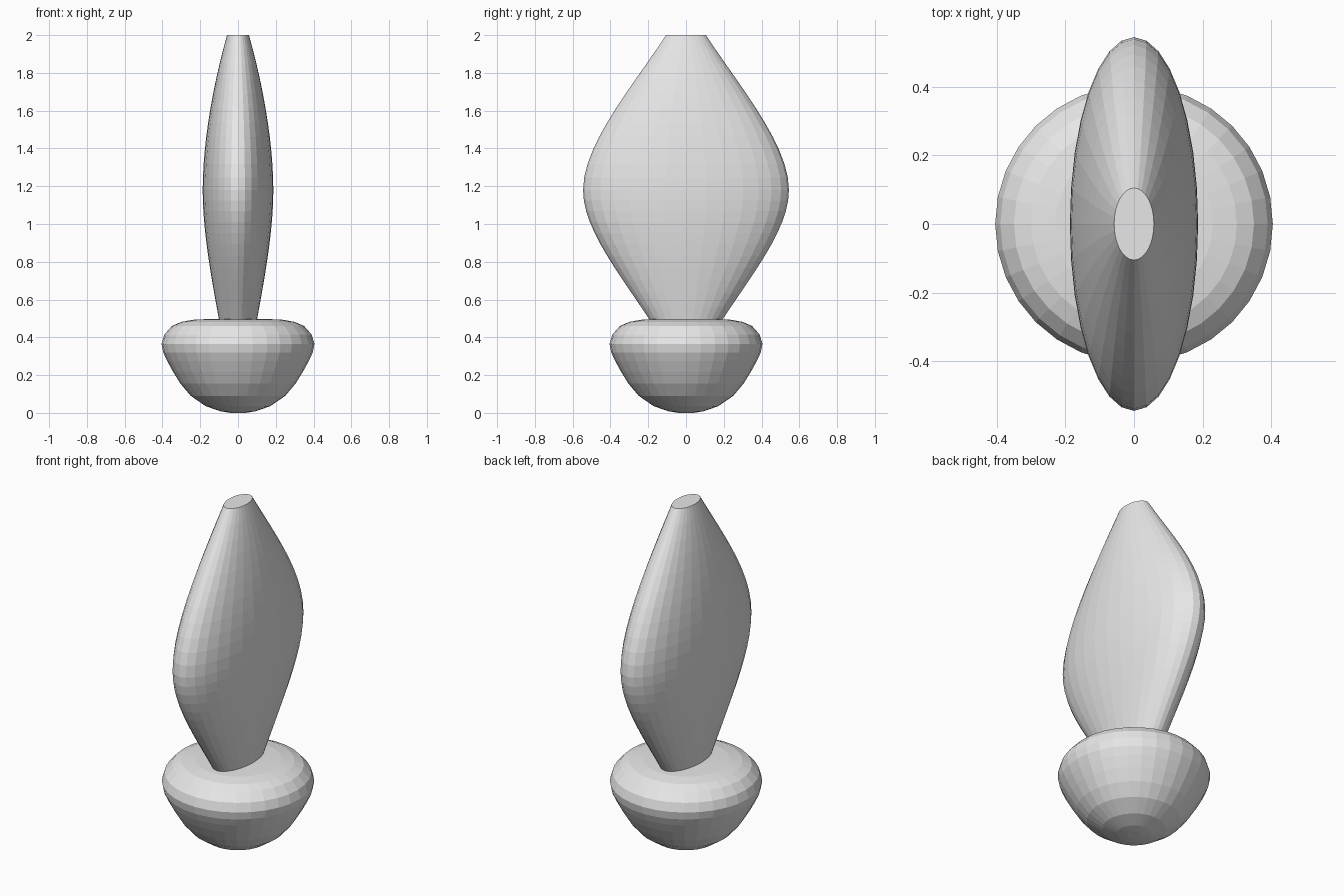
import bpy, bmesh, math
from mathutils import Vector
from mathutils.geometry import interpolate_bezier

cube = bpy.data.objects.get("Cube")
if cube:
    bpy.data.objects.remove(cube, do_unlink=True)

SIDES = 32

grey = bpy.data.materials.new("light_grey")
grey.use_nodes = True
grey.diffuse_color = (0.8, 0.8, 0.8, 1)
grey.node_tree.nodes["Principled BSDF"].inputs["Base Color"].default_value = (0.8, 0.8, 0.8, 1)


def smooth_profile(segments, steps):
    """Chain Bezier segments of (x radius, y radius, height)."""
    points = []
    for seg in segments:
        part = interpolate_bezier(*[Vector(p) for p in seg], steps)
        points += part[1:] if points else part
    return points


def loft(name, profile):
    """Skin elliptical rings from bottom to top and cap both ends."""
    bm = bmesh.new()
    rings = []
    for rx, ry, z in profile:
        angles = [math.tau * i / SIDES for i in range(SIDES)]
        rings.append([bm.verts.new((rx * math.cos(a), ry * math.sin(a), z)) for a in angles])
    for low, high in zip(rings, rings[1:]):
        for i in range(SIDES):
            j = (i + 1) % SIDES
            bm.faces.new((low[i], low[j], high[j], high[i]))
    bm.faces.new(rings[0][::-1])
    bm.faces.new(rings[-1])
    mesh = bpy.data.meshes.new(name)
    bm.to_mesh(mesh)
    bm.free()
    mesh.materials.append(grey)
    obj = bpy.data.objects.new(name, mesh)
    bpy.context.collection.objects.link(obj)
    return obj


# Rounded bowl base with a flattened top
base_outline = [(0.04, 0), (0.09, 0.008), (0.17, 0.035), (0.25, 0.09), (0.305, 0.155),
                (0.345, 0.22), (0.375, 0.275), (0.396, 0.32), (0.405, 0.365), (0.39, 0.415),
                (0.35, 0.46), (0.3, 0.482), (0.23, 0.494), (0.12, 0.498)]
loft("base", [(r, r, z) for r, z in base_outline])

# Flattened upright body, swelling in the middle and cut off at the top
body_curve = [
    ((0.1, 0.19, 0.49), (0.15, 0.37, 0.76), (0.187, 0.545, 0.98), (0.187, 0.545, 1.18)),
    ((0.187, 0.545, 1.18), (0.187, 0.545, 1.42), (0.137, 0.29, 1.72), (0.058, 0.105, 2)),
]
loft("body", smooth_profile(body_curve, 12))
